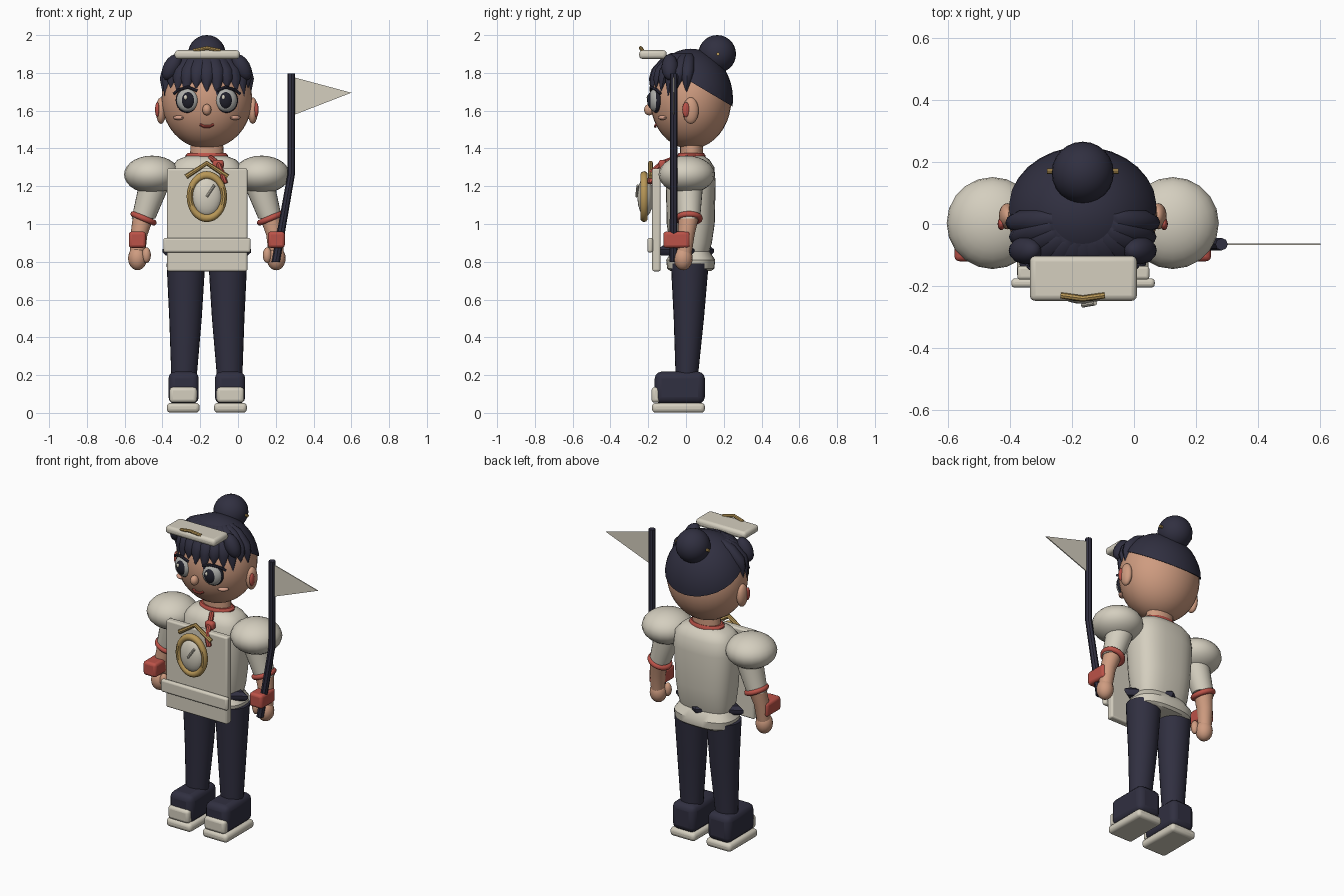
import bpy, bmesh, math
from mathutils import Matrix, Vector

if "Cube" in bpy.data.objects:
    bpy.data.objects.remove(bpy.data.objects["Cube"])

CX = -0.165  # body centre line; helper x values are relative to it


def material(name, rgb):
    m = bpy.data.materials.new(name)
    m.diffuse_color = (*rgb, 1)
    m.use_nodes = True
    m.node_tree.nodes["Principled BSDF"].inputs["Base Color"].default_value = m.diffuse_color
    return m


CREAM = material("cream", (0.66, 0.62, 0.52))
NAVY = material("navy", (0.030, 0.029, 0.052))
SKIN = material("skin", (0.62, 0.33, 0.215))
BLUSH = material("blush", (0.68, 0.36, 0.26))
RED = material("red", (0.50, 0.085, 0.065))
GOLD = material("gold", (0.48, 0.31, 0.095))
GREY = material("eye grey", (0.42, 0.42, 0.40))
BLACK = material("pupil black", (0.015, 0.015, 0.025))


def finish(name, bm, mat):
    bmesh.ops.recalc_face_normals(bm, faces=bm.faces)
    me = bpy.data.meshes.new(name)
    bm.to_mesh(me)
    bm.free()
    me.materials.append(mat)
    ob = bpy.data.objects.new(name, me)
    ob.location.x = CX
    bpy.context.collection.objects.link(ob)
    return ob


def ball(name, loc, rad, mat, seg=24, rings=14, rot=None):
    bm = bmesh.new()
    bmesh.ops.create_uvsphere(bm, u_segments=seg, v_segments=rings, radius=1)
    m = Matrix.Translation(loc) @ (rot or Matrix()) @ Matrix.Diagonal((*rad, 1))
    bm.transform(m)
    return finish(name, bm, mat)


def box(name, loc, size, mat, bevel=0.015):
    bm = bmesh.new()
    bmesh.ops.create_cube(bm, size=1)
    bm.transform(Matrix.Translation(loc) @ Matrix.Diagonal((*size, 1)))
    ob = finish(name, bm, mat)
    mod = ob.modifiers.new("round", 'BEVEL')
    mod.width, mod.segments = bevel, 3
    return ob


def loft(name, sections, mat, sides=24, power=1.0):
    """Skin horizontal rings given as (x, y, z, rx, ry)."""
    bm = bmesh.new()
    rings = []
    for x, y, z, rx, ry in sections:
        ring = []
        for i in range(sides):
            a = 2 * math.pi * i / sides
            c, s = math.cos(a), math.sin(a)
            c = math.copysign(abs(c) ** power, c)
            s = math.copysign(abs(s) ** power, s)
            ring.append(bm.verts.new((x + rx * c, y + ry * s, z)))
        rings.append(ring)
    for a, b in zip(rings, rings[1:]):
        for i in range(sides):
            j = (i + 1) % sides
            bm.faces.new((a[i], a[j], b[j], b[i]))
    bm.faces.new(rings[0])
    bm.faces.new(rings[-1])
    return finish(name, bm, mat)


def ring(name, loc, major, minor, mat, rot, stretch=(1, 1, 1)):
    bpy.ops.mesh.primitive_torus_add(major_segments=32, minor_segments=10,
                                     major_radius=major, minor_radius=minor)
    ob = bpy.context.object
    ob.name = name
    ob.data.transform(Matrix.Translation(loc) @ Matrix.Diagonal((*stretch, 1)) @ rot)
    ob.location = (CX, 0, 0)
    ob.data.materials.append(mat)


def wire(name, pts, radius, mat):
    cu = bpy.data.curves.new(name, 'CURVE')
    cu.dimensions = '3D'
    cu.bevel_depth, cu.bevel_resolution, cu.use_fill_caps = radius, 2, True
    sp = cu.splines.new('POLY')
    sp.points.add(len(pts) - 1)
    for p, q in zip(sp.points, pts):
        p.co = (*q, 1)
    cu.materials.append(mat)
    ob = bpy.data.objects.new(name, cu)
    ob.location.x = CX
    bpy.context.collection.objects.link(ob)
    bpy.ops.object.select_all(action='DESELECT')
    ob.select_set(True)
    bpy.context.view_layer.objects.active = ob
    bpy.ops.object.convert(target='MESH')


# Head and hair cap cut by a slanted plane
HEAD, HY, HZ = (0.24, 0.215, 0.262), 0.025, 1.66
ball("head", (0, HY, HZ), HEAD, SKIN, 32, 20)
bm = bmesh.new()
bmesh.ops.create_uvsphere(bm, u_segments=32, v_segments=20, radius=1)
bm.transform(Matrix.Translation((0, HY, HZ)) @ Matrix.Diagonal((0.25, 0.224, 0.268, 1)))
cut = bmesh.ops.bisect_plane(bm, geom=bm.verts[:] + bm.edges[:] + bm.faces[:],
                             plane_co=(0, 0.25, 1.62), plane_no=(0, 0.16, 0.27),
                             clear_inner=True)
bmesh.ops.contextual_create(bm, geom=[e for e in cut["geom_cut"] if isinstance(e, bmesh.types.BMEdge)])
finish("hair_cap", bm, NAVY)
ball("hair_bun", (0, 0.165, 1.9), (0.1, 0.1, 0.1), NAVY)
wire("hair_pin", [(-0.115, 0.17, 1.9), (0.115, 0.17, 1.9)], 0.009, GOLD)

# Fringe locks wrapped round the forehead
for i in range(13):
    t = math.radians(-84 + 14 * i)
    drop = (0.0, 0.025, -0.02)[i % 3]
    path = []
    for z, r in ((1.905, 0.02), (1.88, 0.04), (1.82, 0.048), (1.77, 0.036), (1.70 - drop, 0.004)):
        k = math.sqrt(1 - ((z - HZ) / 0.27) ** 2)
        path.append((0.235 * math.sin(t) * k, HY - 0.212 * math.cos(t) * k, z, r, r * 0.8))
    loft("fringe_lock", path, NAVY, 10)

# Visor plate with a gold crest
box("visor", (0.002, -0.175, 1.897), (0.345, 0.145, 0.046), CREAM, 0.018)
wire("visor_crest", [(-0.07, -0.23, 1.918), (0, -0.24, 1.932), (0.07, -0.23, 1.918)], 0.01, GOLD)

# Paired face features
for s in (-1, 1):
    ball("side_tuft", (s * 0.185, -0.085, 1.83), (0.045, 0.045, 0.075), NAVY, 12, 8,
         Matrix.Rotation(-s * 0.5, 4, 'Y'))
    ball("ear", (s * 0.243, 0.025, 1.6), (0.027, 0.042, 0.07), SKIN)
    ball("ear_disc", (s * 0.262, 0.0, 1.605), (0.012, 0.02, 0.04), RED, 16, 8)
    turn = Matrix.Rotation(s * 0.25, 4, 'Z')
    ball("eye_rim", (s * 0.103, -0.158, 1.655), (0.064, 0.026, 0.067), BLACK, rot=turn)
    ball("eye_white", (s * 0.103, -0.165, 1.655), (0.058, 0.032, 0.061), GREY, rot=turn)
    ball("pupil", (s * 0.1, -0.18, 1.655), (0.038, 0.025, 0.046), BLACK, rot=turn)
    ball("eye_glint", (s * 0.1 - 0.012, -0.2, 1.67), (0.01, 0.008, 0.013), CREAM, 12, 8)
    wire("lash", [(s * 0.05, -0.185, 1.705), (s * 0.1, -0.185, 1.725),
                  (s * 0.15, -0.155, 1.71), (s * 0.175, -0.135, 1.69)], 0.008, NAVY)
    ball("cheek", (s * 0.15, -0.125, 1.563), (0.032, 0.018, 0.012), BLUSH, 16, 8,
         Matrix.Rotation(s * 0.6, 4, 'Z'))
ball("nose", (0, -0.195, 1.605), (0.024, 0.027, 0.03), SKIN, 16, 10)
wire("mouth", [(-0.036, -0.158, 1.527), (-0.015, -0.163, 1.516),
               (0.015, -0.163, 1.516), (0.036, -0.158, 1.527)], 0.007, RED)

# Neck, collar and neckerchief
loft("neck", [(0, 0.03, 1.33, 0.09, 0.062), (0, 0.03, 1.46, 0.085, 0.06)], SKIN)
loft("collar", [(0, 0.028, 1.335, 0.105, 0.068), (0, 0.028, 1.345, 0.112, 0.074),
                (0, 0.028, 1.365, 0.112, 0.074), (0, 0.028, 1.377, 0.1, 0.066)], RED)
box("scarf_knot", (0.06, -0.125, 1.315), (0.06, 0.04, 0.05), RED)
wire("scarf_tail", [(0.02, -0.05, 1.35), (0.06, -0.13, 1.32), (0.08, -0.185, 1.27),
                    (0.098, -0.19, 1.215)], 0.015, RED)

# Torso and four-cornered sash
loft("torso", [(0, 0.025, 0.752, 0.175, 0.11), (0, 0.025, 0.765, 0.19, 0.125),
               (0, 0.025, 0.81, 0.195, 0.13), (0, 0.025, 0.855, 0.165, 0.1),
               (0, 0.025, 0.9, 0.175, 0.112), (0, 0.025, 1.0, 0.185, 0.127),
               (0, 0.025, 1.22, 0.2, 0.132), (0, 0.025, 1.3, 0.19, 0.125),
               (0, 0.025, 1.34, 0.155, 0.1), (0, 0.028, 1.362, 0.1, 0.065)], CREAM, 32, 0.75)
loft("sash", [(0, 0, 0.832, 0.215, 0.13), (0, 0, 0.85, 0.235, 0.148),
              (0, 0, 0.866, 0.235, 0.148), (0, 0, 0.885, 0.2, 0.125)], NAVY, 4)

# Chest board with clock and roof trim
box("chest_board", (0.002, -0.157, 1.022), (0.425, 0.044, 0.545), CREAM, 0.01)
box("board_strip", (0.001, -0.19, 0.888), (0.462, 0.03, 0.078), CREAM, 0.012)
ring("clock_ring", (0, -0.222, 1.145), 0.09, 0.017, GOLD,
     Matrix.Rotation(math.pi / 2, 4, 'X'), (1, 1.2, 1.26))
ball("clock_face", (0, -0.215, 1.145), (0.08, 0.042, 0.105), CREAM)
wire("clock_hand", [(0, -0.262, 1.145), (0.04, -0.255, 1.205)], 0.007, CREAM)
wire("roof_trim", [(-0.11, -0.188, 1.25), (0, -0.188, 1.322), (0.11, -0.188, 1.25)], 0.013, GOLD)

# Arms, legs and boots
for s in (-1, 1):
    ball("puff_sleeve", (s * 0.29, 0.003, 1.262), (0.148, 0.148, 0.1), CREAM, 20, 14)
    loft("sleeve", [(s * 0.275, 0.01, 1.25, 0.085, 0.08), (s * 0.29, 0.012, 1.17, 0.078, 0.075),
                    (s * 0.335, 0.015, 1.03, 0.063, 0.06)], CREAM)
    ring("sleeve_band", (s * 0.335, 0.015, 1.03), 0.058, 0.016, RED,
         Matrix.Rotation(-s * 0.4, 4, 'Y'))
    loft("forearm", [(s * 0.335, 0.015, 1.04, 0.056, 0.054), (s * 0.36, 0.0, 0.94, 0.045, 0.045),
                     (s * 0.367, -0.01, 0.84, 0.04, 0.04)], SKIN)
    box("cuff", (s * 0.368, -0.05, 0.917), (0.09, 0.14, 0.086), RED, 0.016)
    ball("hand", (s * 0.367, -0.015, 0.818), (0.05, 0.05, 0.063), SKIN, 16, 12)
    ball("thumb", (s * 0.32, -0.04, 0.835), (0.024, 0.024, 0.042), SKIN, 12, 8)
    loft("leg", [(s * 0.12, 0.005, 0.15, 0.066, 0.058), (s * 0.12, 0.005, 0.22, 0.069, 0.061),
                 (s * 0.113, 0.015, 0.5, 0.086, 0.08), (s * 0.111, 0.02, 0.79, 0.102, 0.1)], NAVY)
    box("boot", (s * 0.123, -0.033, 0.133), (0.16, 0.265, 0.17), NAVY, 0.035)
    box("sole", (s * 0.125, -0.04, 0.027), (0.174, 0.28, 0.052), CREAM, 0.02)
    box("toe_cap", (s * 0.125, -0.158, 0.095), (0.145, 0.05, 0.082), CREAM, 0.018)

# Bent pole with a pennant
loft("flag_pole", [(0.365, -0.065, 0.8, 0.022, 0.022), (0.447, -0.065, 1.265, 0.02, 0.02),
                   (0.447, -0.065, 1.797, 0.02, 0.02)], NAVY, 8)
bm = bmesh.new()
f = bm.faces.new([bm.verts.new(p) for p in
                  ((0.455, -0.062, 1.575), (0.765, -0.062, 1.695), (0.455, -0.062, 1.778))])
ext = bmesh.ops.extrude_face_region(bm, geom=[f])
bmesh.ops.translate(bm, vec=Vector((0, -0.006, 0)),
                    verts=[v for v in ext["geom"] if isinstance(v, bmesh.types.BMVert)])
finish("pennant", bm, CREAM)

# Smooth shading that keeps hard edges
bpy.ops.object.select_all(action='SELECT')
bpy.context.view_layer.objects.active = bpy.data.objects["head"]
bpy.ops.object.shade_smooth_by_angle(angle=math.radians(40))
